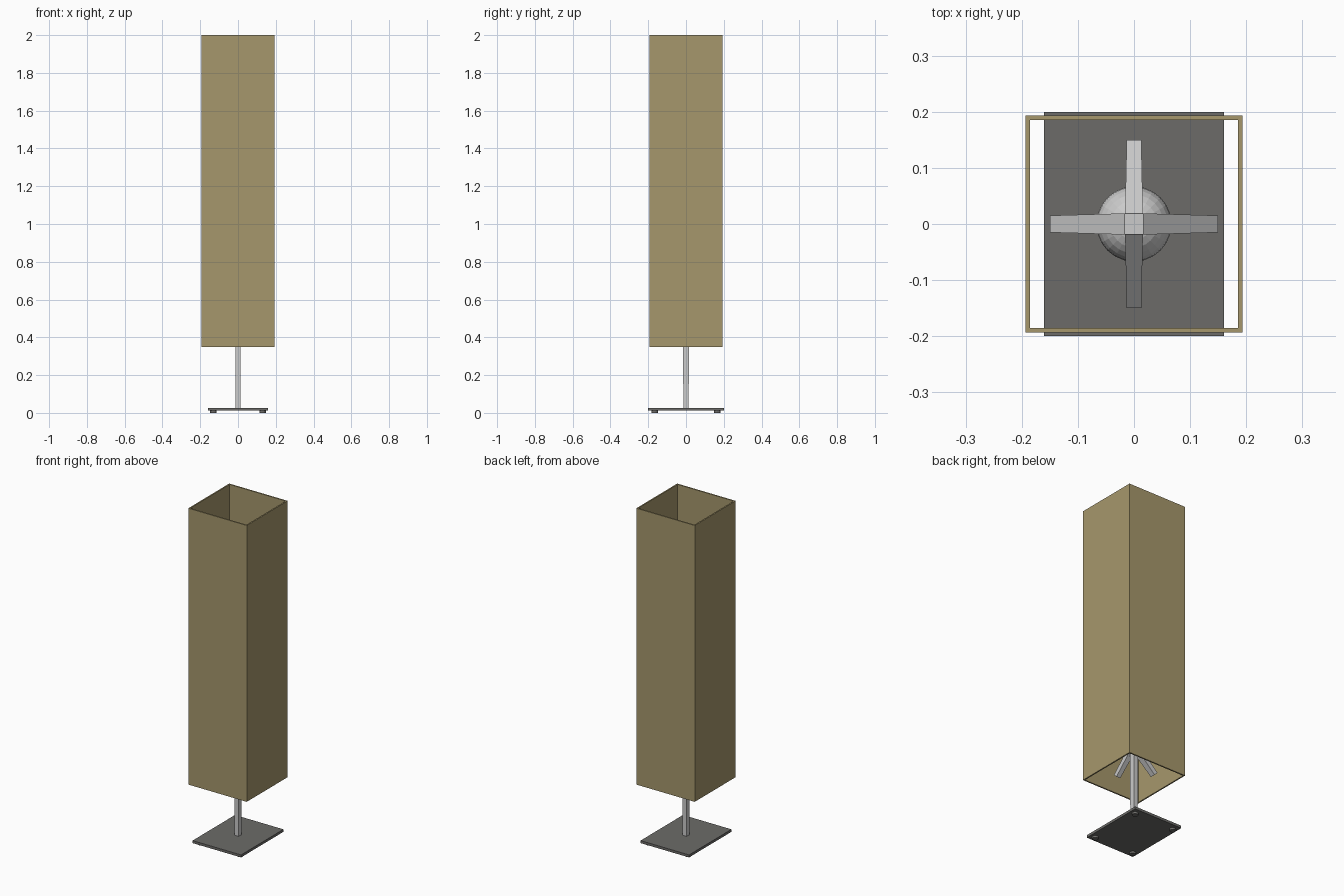
import bpy, bmesh, math
from mathutils import Matrix

if "Cube" in bpy.data.objects:
    bpy.data.objects.remove(bpy.data.objects["Cube"])


def finish(name, bm, mat=None):
    bmesh.ops.recalc_face_normals(bm, faces=bm.faces[:])
    me = bpy.data.meshes.new(name)
    bm.to_mesh(me)
    bm.free()
    ob = bpy.data.objects.new(name, me)
    bpy.context.collection.objects.link(ob)
    if mat:
        me.materials.append(mat)
    return ob


def loft(name, rings, mat=None, matrix=None, closed=False):
    """Skin a list of point rings; cap the ends or join last to first."""
    bm = bmesh.new()
    vs = [[bm.verts.new(p) for p in r] for r in rings]
    pairs = list(zip(vs, vs[1:]))
    if closed:
        pairs.append((vs[-1], vs[0]))
    else:
        bm.faces.new(vs[0])
        bm.faces.new(vs[-1])
    n = len(vs[0])
    for a, b in pairs:
        for i in range(n):
            j = (i + 1) % n
            bm.faces.new((a[i], a[j], b[j], b[i]))
    if matrix:
        bm.transform(matrix)
    return finish(name, bm, mat)


def rect(hx, hy, z):
    return [(-hx, -hy, z), (hx, -hy, z), (hx, hy, z), (-hx, hy, z)]


def material(name, rgb):
    m = bpy.data.materials.new(name)
    m.diffuse_color = (*rgb, 1)
    m.use_nodes = True
    m.node_tree.nodes["Principled BSDF"].inputs["Base Color"].default_value = m.diffuse_color
    return m


tan = material("tan_fabric", (0.38, 0.31, 0.15))
dark = material("dark_metal", (0.15, 0.148, 0.14))

# base plate and four feet
loft("base_plate", [rect(0.16, 0.2, 0.012), rect(0.16, 0.2, 0.027)], dark)
for sx in (-1, 1):
    for sy in (-1, 1):
        bm = bmesh.new()
        bmesh.ops.create_cone(bm, cap_ends=True, segments=12, radius1=0.017,
                              radius2=0.017, depth=0.012)
        bm.transform(Matrix.Translation((sx * 0.13, sy * 0.165, 0.006)))
        finish("foot", bm, dark)

# stem, slightly wider towards the top
TOP = 1.70
loft("stem", [rect(0.013, 0.013, 0.026), rect(0.014, 0.017, 0.35),
              rect(0.017, 0.019, TOP)])

# two sets of four sloping support arms
for level in (0.555, TOP):
    for k in range(4):
        w0, w1 = (0.019, 0.015) if k % 2 == 0 else (0.016, 0.013)
        inner = [(0.01, -w0, level - 0.035), (0.01, w0, level - 0.035),
                 (0.016, w0, level), (0.016, -w0, level)]
        outer = [(0.13, -w1, level - 0.145), (0.13, w1, level - 0.145),
                 (0.15, w1, level - 0.125), (0.15, -w1, level - 0.125)]
        loft("shade_arm", [inner, outer],
             matrix=Matrix.Rotation(k * math.pi / 2, 4, 'Z'))

# round bulb hidden inside the shade
bm = bmesh.new()
bmesh.ops.create_uvsphere(bm, u_segments=24, v_segments=14, radius=0.067)
bm.transform(Matrix.Translation((0, 0, 1.15)))
finish("bulb", bm)

# open square shade with thin walls
loft("shade", [rect(0.193, 0.193, 0.35), rect(0.193, 0.193, 2.0),
               rect(0.185, 0.185, 2.0), rect(0.185, 0.185, 0.35)],
     tan, closed=True)
